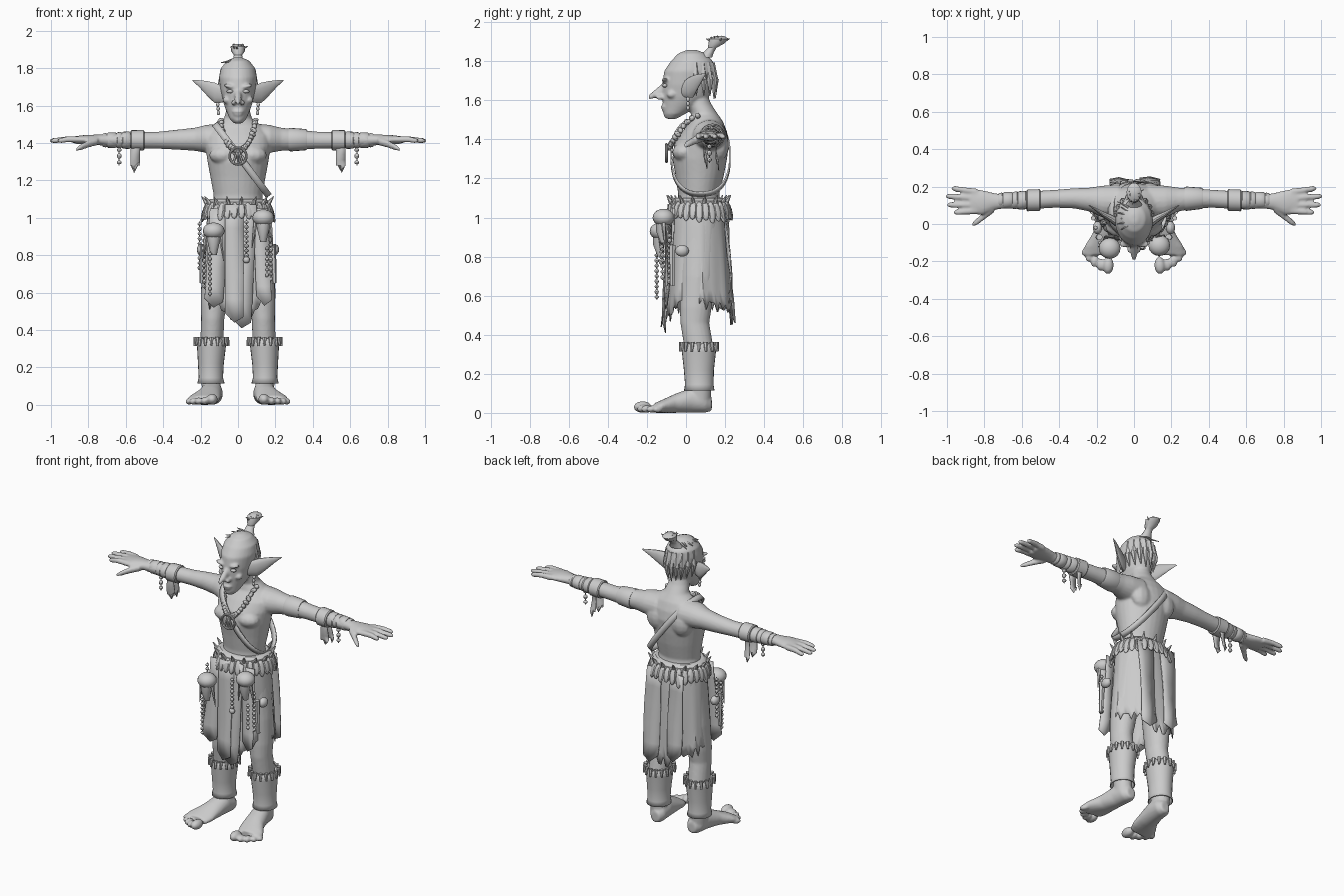
import bpy, bmesh, math, random
from mathutils import Vector, Matrix, Euler

random.seed(4)
grey = bpy.data.materials.new("clay_grey")
grey.diffuse_color = (0.6, 0.6, 0.6, 1)
PLANES = {'X': ((0, 1, 0), (0, 0, 1)), 'Y': ((1, 0, 0), (0, 0, 1)), 'Z': ((1, 0, 0), (0, 1, 0))}


def finish(name, bm, thick=0, angle=40):
    bmesh.ops.recalc_face_normals(bm, faces=bm.faces)
    me = bpy.data.meshes.new(name)
    bm.to_mesh(me)
    bm.free()
    me.materials.append(grey)
    ob = bpy.data.objects.new(name, me)
    bpy.context.collection.objects.link(ob)
    bpy.ops.object.select_all(action='DESELECT')
    ob.select_set(True)
    bpy.context.view_layer.objects.active = ob
    bpy.ops.object.shade_smooth_by_angle(angle=math.radians(angle))
    if thick:
        m = ob.modifiers.new("thickness", 'SOLIDIFY')
        m.thickness = thick
        m.offset = 0
    return ob


def skin(bm, rings, closed=True):
    """Join rings of points with quads."""
    vs = [[bm.verts.new(p) for p in r] for r in rings]
    n = len(vs[0])
    for a, b in zip(vs, vs[1:]):
        for i in range(n if closed else n - 1):
            j = (i + 1) % n
            bm.faces.new((a[i], a[j], b[j], b[i]))
    return vs


def tube(bm, rows, axis='Z', s=1, n=20, cap=True):
    """Loft ellipses given as (x, y, z, radius_a, radius_b)."""
    u, v = (Vector(p) for p in PLANES[axis])
    rings = []
    for x, y, z, a, b in rows:
        c = Vector((x, y, z))
        ring = [c + u * a * math.cos(t) + v * b * math.sin(t)
                for t in (2 * math.pi * i / n for i in range(n))]
        rings.append([Vector((p.x * s, p.y, p.z)) for p in ring])
    vs = skin(bm, rings)
    if cap:
        bm.faces.new(vs[0])
        bm.faces.new(vs[-1])


def blob(bm, loc, size, rot=(0, 0, 0), seg=12):
    m = Matrix.LocRotScale(Vector(loc), Euler(rot), Vector(size))
    bmesh.ops.create_uvsphere(bm, u_segments=seg, v_segments=seg // 2 + 2, radius=1, matrix=m)


def spike(bm, a, b, r, tip=0.002, n=6):
    a, b = Vector(a), Vector(b)
    m = Matrix.Translation((a + b) / 2) @ (b - a).to_track_quat('Z', 'Y').to_matrix().to_4x4()
    bmesh.ops.create_cone(bm, cap_ends=True, segments=n, radius1=r, radius2=tip,
                          depth=(b - a).length, matrix=m)


# Body: overlapping lofts fused into one smooth skin
bm = bmesh.new()
tube(bm, [(0, .07, 1.04, .14, .115), (0, .065, 1.12, .13, .105), (0, .07, 1.22, .148, .125),
          (0, .07, 1.30, .163, .14), (0, .08, 1.38, .175, .14), (0, .095, 1.44, .178, .115),
          (0, .105, 1.49, .13, .085), (0, .095, 1.53, .075, .068), (0, .07, 1.58, .062, .06),
          (0, .05, 1.65, .05, .05)], n=28)
tube(bm, [(0, -.075, 1.505, .022, .025), (0, -.06, 1.53, .045, .055), (0, -.022, 1.58, .066, .097),
          (0, -.002, 1.62, .08, .12), (0, .01, 1.68, .094, .132), (0, .02, 1.75, .102, .132),
          (0, .03, 1.80, .092, .108), (0, .03, 1.84, .06, .07), (0, .03, 1.858, .02, .025)], n=28)
# nose, lips, chin and chest
tube(bm, [(0, -.09, 1.665, .022, .045), (0, -.125, 1.65, .019, .034), (0, -.16, 1.632, .018, .022),
          (0, -.192, 1.615, .010, .011)], 'Y', n=12)
blob(bm, (0, -.112, 1.568), (.032, .018, .009))
blob(bm, (0, -.108, 1.552), (.027, .018, .009))
blob(bm, (0, -.095, 1.525), (.024, .02, .018))
for s in (-1, 1):
    blob(bm, (s * .024, -.135, 1.615), (.014, .02, .013))
    blob(bm, (s * .047, -.107, 1.703), (.036, .02, .010), (0, -s * .25, 0))
    blob(bm, (s * .058, -.075, 1.63), (.025, .025, .02))
    blob(bm, (s * .075, -.01, 1.335), (.08, .06, .05))
    blob(bm, (s * .085, .17, 1.37), (.07, .05, .08))
    # arm and hand
    tube(bm, [(.08, .12, 1.42, .09, .085), (.17, .12, 1.422, .085, .075), (.23, .13, 1.42, .065, .062),
              (.32, .137, 1.418, .054, .054), (.42, .135, 1.415, .048, .046), (.5, .13, 1.415, .048, .045),
              (.6, .125, 1.415, .045, .040), (.7, .12, 1.415, .038, .032), (.75, .12, 1.417, .046, .028),
              (.81, .115, 1.418, .066, .026), (.875, .12, 1.416, .067, .02)], 'X', s)
    for y0, x1, y1 in ((.172, .975, .19), (.137, 1.006, .148), (.102, 1.0, .102), (.07, .965, .062)):
        tube(bm, [(.84, y0, 1.418, .018, .018), (.91, (y0 + y1) / 2, 1.42, .0165, .0165),
                  (x1 - .015, y1, 1.413, .0145, .014), (x1, y1, 1.412, .008, .008)], 'X', s, 10)
    tube(bm, [(.75, .085, 1.41, .025, .022), (.80, .045, 1.395, .022, .02),
              (.84, .012, 1.378, .019, .017), (.865, -.004, 1.366, .010, .010)], 'X', s, 10)
    # leg and foot
    tube(bm, [(.085, .07, 1.0, .08, .1), (.115, .06, .7, .08, .092), (.13, .05, .54, .07, .082),
              (.135, .045, .46, .062, .074), (.14, .065, .34, .062, .075), (.145, .065, .22, .057, .066),
              (.145, .07, .13, .052, .06), (.14, .07, .05, .05, .055)], 'Z', s)
    tube(bm, [(.13, .132, .045, .03, .035), (.133, .10, .055, .052, .054), (.14, .03, .065, .058, .064),
              (.155, -.05, .05, .066, .05), (.18, -.12, .034, .085, .034),
              (.192, -.165, .024, .08, .024)], 'Y', s)
    for i, (tx, ty, r) in enumerate(((.138, -.222, .030), (.178, -.218, .021), (.210, -.200, .020),
                                     (.238, -.175, .019), (.260, -.145, .018))):
        blob(bm, (s * tx, ty, r), (r, r * 1.6, r), (0, 0, s * (.05 + .12 * i)))
body = finish("body", bm)
m = body.modifiers.new("fuse", 'REMESH')
m.mode, m.voxel_size, m.use_smooth_shade = 'VOXEL', .0075, True
m = body.modifiers.new("relax", 'SMOOTH')
m.factor, m.iterations = .5, 4

# Pointed ears, hollow in front, with dangling earrings
for s, side in ((-1, "right"), (1, "left")):
    bm = bmesh.new()
    tube(bm, [(.08, .0, 1.66, .028, .045), (.125, .03, 1.668, .022, .056), (.165, .052, 1.692, .015, .04),
              (.205, .078, 1.716, .009, .02), (.242, .10, 1.735, .002, .003)], 'X', s, 14)
    for k in range(3):
        blob(bm, (s * (.108 - .002 * k), .01, 1.605 - k * .022), (.009, .009, .012))
    finish(side + "_ear", bm)
    bm = bmesh.new()
    blob(bm, (s * .042, -.108, 1.676), (.019, .014, .010))
    finish(side + "_eye", bm)

# Topknot and hair locks
bm = bmesh.new()
tube(bm, [(0, .09, 1.82, .045, .045), (0, .115, 1.845, .028, .028), (0, .135, 1.87, .022, .022),
          (0, .155, 1.89, .036, .042), (0, .17, 1.915, .04, .05), (0, .17, 1.93, .02, .025)], n=14)
for i in range(16):
    t = i * 2.4
    r = .02 + .045 * random.random()
    spike(bm, (0, .155, 1.885), (r * math.cos(t), .165 + r * math.sin(t), 1.94 - .4 * r), .013)
finish("topknot", bm)
bm = bmesh.new()
for i in range(9):
    t = math.radians(15 + 150 * i / 8)
    x, y = .098 * math.cos(t), .02 + .13 * math.sin(t)
    spike(bm, (x * .8, y * .85, 1.79), (x, y, 1.70), .02, .016)
    spike(bm, (x, y, 1.71), (x * .85, y, 1.60 + .03 * random.random()), .018)
for i in range(6):
    spike(bm, (-.03, -.01 + .02 * i, 1.84), (-.07 - .02 * (i % 2), -.03 + .03 * i, 1.83), .008)
finish("hair_locks", bm)

# Skirt cloth with folds and a torn hem
bm = bmesh.new()
N = 64
hem = [.56 - .08 * abs(math.sin(2 * math.pi * i / N)) ** 3 + random.choice((0, .01, .03, -.03)) for i in range(N)]
rings = []
for k in range(9):
    f = k / 8
    ring = []
    for i in range(N):
        t = 2 * math.pi * i / N
        w = 1 + .035 * f * math.sin(7 * t + 1) + .015 * f * math.sin(15 * t)
        ring.append(((.15 + .04 * f ** .6) * w * math.cos(t),
                     .062 + .008 * f + (.125 + .04 * f ** .6) * w * math.sin(t),
                     1.08 + (hem[i] - 1.08) * f))
    rings.append(ring)
skin(bm, rings)
finish("skirt", bm, .006)


def strip(bm, x0, x1, y, z0, z1, lean=0.0, dx=0.0):
    """Hanging cloth strip with a ragged end."""
    rows = [[(a + dx * f, y + lean * f + .008 * math.sin(5 * f + a * 40), z0 + (z1 - z0) * f + (.05 * j * f if k == 5 else 0))
             for a, j in ((x0, 1), ((x0 + x1) / 2, 0), (x1, .6))] for k in range(6) for f in (k / 5,)]
    skin(bm, rows, False)


bm = bmesh.new()
strip(bm, -.07, .03, -.085, 1.07, .44, -.035)
strip(bm, 0, .10, -.08, 1.07, .41, -.03, -.03)
strip(bm, -.15, -.05, -.065, 1.05, .52, -.04, -.03)
strip(bm, .08, .16, -.06, 1.05, .53, -.04, .02)
strip(bm, -.13, -.03, .205, 1.05, .50, .035)
strip(bm, .03, .14, .20, 1.05, .46, .045)
finish("torn_strips", bm, .006)

# Belt with hanging leaves
bm = bmesh.new()
tube(bm, [(0, .065, z, a, a - .025) for z, a in ((1.05, .155), (1.06, .168), (1.085, .168), (1.10, .15))], n=32)
for i in range(30):
    t = 2 * math.pi * i / 30
    c, s = math.cos(t), math.sin(t)
    L = random.uniform(.045, .06)
    blob(bm, (.18 * c, .068 + .155 * s, 1.085 - L), (.013, .021, L), (0, -.28, t), 8)
    if i % 2:
        spike(bm, (.165 * c, .065 + .14 * s, 1.075), (.195 * c, .065 + .165 * s, 1.115), .014)
finish("belt", bm)


def beads(bm, x, y, z0, z1, r=.011):
    n = max(2, int((z0 - z1) / (2.3 * r)))
    spike(bm, (x, y, z0), (x, y, z1), .003, .003)
    for i in range(n):
        blob(bm, (x, y, z0 + (z1 - z0) * (i + .5) / n), (r, r, r * (1.1 if i % 2 else .8)), seg=8)


# Skull pouches and hanging trinkets
for side, x, y, z in (("right", -.13, -.13, .93), ("left", .135, -.115, 1.0)):
    bm = bmesh.new()
    blob(bm, (x, y, z), (.058, .056, .045), seg=16)
    tube(bm, [(x, y, z - .02, .042, .04), (x, y - .01, z - .07, .03, .028), (x, y, z - .13, .016, .015)], n=12)
    for d in (-.04, .035):
        spike(bm, (x + d, y, z - .02), (x + d * 1.5, y + .01, z - .16), .013)
    finish(side + "_skull_pouch", bm)
bm = bmesh.new()
for x, y, z0, z1 in ((.045, -.125, .99, .76), (-.18, -.10, .92, .62), (.175, -.085, .92, .66),
                     (-.205, -.02, .98, .72), (.155, -.12, .85, .68), (-.15, -.15, .82, .58)):
    beads(bm, x, y, z0, z1)
blob(bm, (.045, -.125, .775), (.018, .015, .018))
for s in (-1, 1):
    blob(bm, (s * .195, -.02, .83), (.025, .035, .03))
    spike(bm, (s * .185, -.07, .86), (s * .195, -.07, .65), .018, .012)
finish("hanging_trinkets", bm)

# Shoulder strap running diagonally round the chest
bm = bmesh.new()
d, nrm = Vector((.6, 0, -.8)), Vector((.8, 0, .6))
rings = []
for w in (-.018, .018):
    ring = []
    for i in range(48):
        t = 2 * math.pi * i / 48
        c, s = math.cos(t), math.sin(t)
        ring.append(Vector((.02, .075, 1.31)) + nrm * w + d * .238 * math.copysign(abs(c) ** .85, c)
                    + Vector((0, .15 * math.copysign(abs(s) ** .8, s), 0)))
    rings.append(ring)
skin(bm, rings)
finish("shoulder_strap", bm, .008)

# Necklace and round pendant
bm = bmesh.new()
for i in range(23):
    t = math.pi * i / 22
    c, s = math.cos(t), math.sin(t)
    blob(bm, (.092 * c, .06 - .145 * s ** .8, 1.52 - .16 * s ** 1.3), (.014, .014, .019), (.3, c, i), 8)
finish("necklace", bm)
bm = bmesh.new()
C, R = Vector((0, -.1, 1.33)), .045
skin(bm, [[C + Vector(((R + .007 * math.cos(p)) * math.cos(t), .007 * math.sin(p),
                       (R + .007 * math.cos(p)) * math.sin(t)))
           for p in (math.pi * j / 4 for j in range(8))]
          for t in (2 * math.pi * i / 28 for i in range(29))])
for x0, x1 in ((-.025, 0), (.025, 0), (0, 0)):
    spike(bm, (x0, -.1, 1.295), (x1, -.1, 1.37), .007, .006)
finish("pendant", bm)

for s, side in ((-1, "right"), (1, "left")):
    # Arm wraps, ribbons and beads
    bm = bmesh.new()
    for x0, x1, r in ((.50, .575, .058), (.575, .62, .049), (.62, .65, .046), (.65, .70, .044), (.70, .725, .040)):
        tube(bm, [(x0, .128, 1.415, r * .9, r * .85), (x0 + .006, .128, 1.415, r, r * .95),
                  (x1 - .006, .126, 1.415, r, r * .92), (x1, .126, 1.415, r * .9, r * .82)], 'X', s, 20)
    if s > 0:
        tube(bm, [(.27, .135, 1.418, .062, .06), (.28, .135, 1.418, .065, .063),
                  (.36, .137, 1.418, .057, .057), (.37, .137, 1.418, .053, .053)], 'X', s, 20)
    beads(bm, s * .635, .12, 1.38, 1.28, .013)
    finish(side + "_arm_wraps", bm)
    bm = bmesh.new()
    strip(bm, s * .525, s * .575, .10, 1.40, 1.25)
    strip(bm, s * .53, s * .56, .16, 1.40, 1.24, 0, s * .01)
    finish(side + "_arm_ribbons", bm, .005)
    # Leg wraps with a toothed cuff
    bm = bmesh.new()
    tube(bm, [(.145, .068, .115, .07, .075), (.145, .068, .145, .062, .07), (.145, .066, .22, .066, .074),
              (.142, .066, .31, .074, .084), (.142, .066, .355, .08, .088)], 'Z', s, 24, False)
    finish(side + "_leg_wrap", bm, .006)
    bm = bmesh.new()
    for i in range(16):
        t = 2 * math.pi * i / 16
        c, q = math.cos(t), math.sin(t)
        spike(bm, (s * .142 + .082 * c, .066 + .09 * q, .362), (s * .142 + .09 * c, .066 + .097 * q, .315), .013, .006)
    finish(side + "_leg_cuff", bm)
